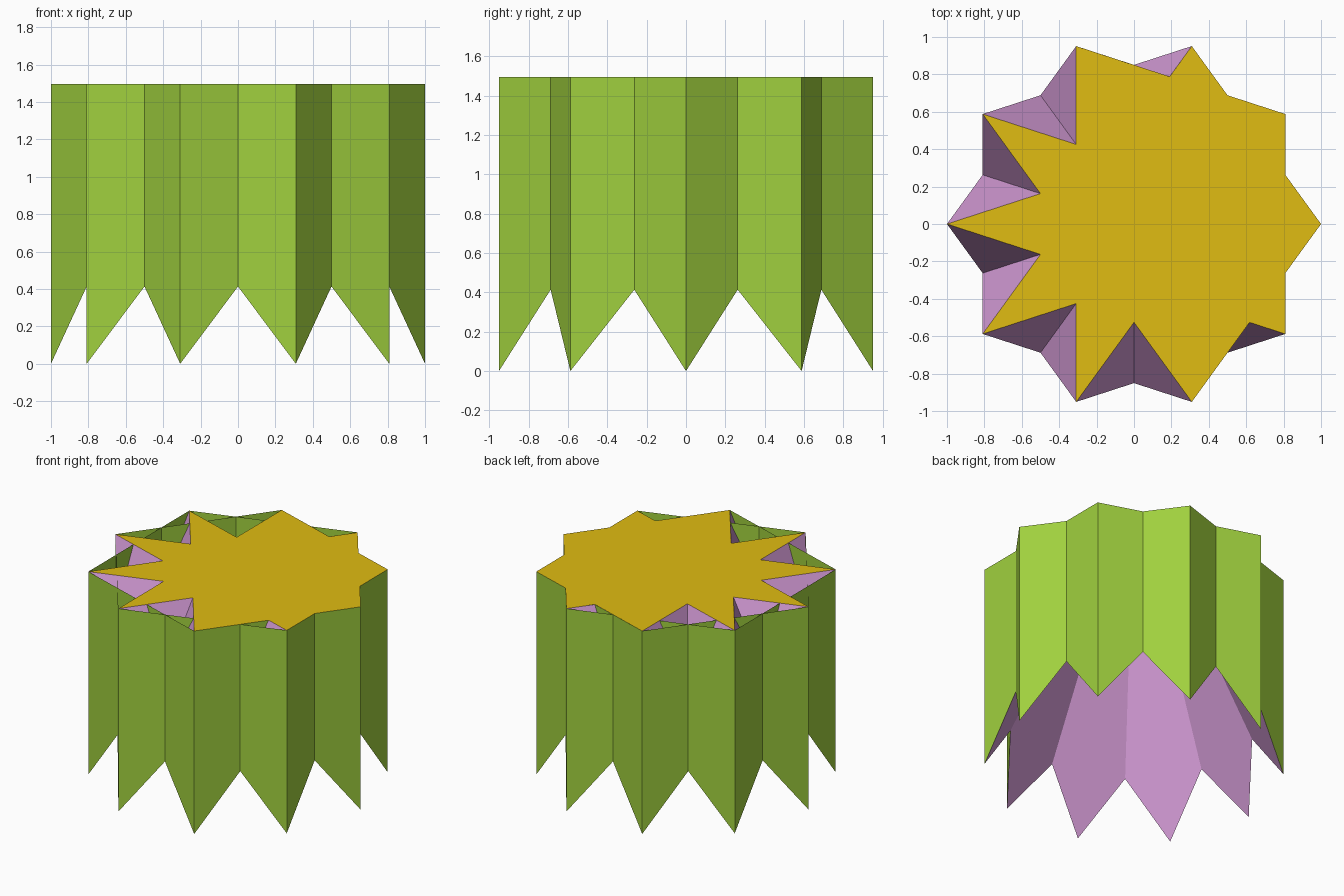
import bpy, bmesh, math
from mathutils import Vector

cube = bpy.data.objects.get("Cube")
if cube:
    bpy.data.objects.remove(cube, do_unlink=True)

N = 10
CHORD = 2 * math.sin(math.radians(72))                           # long star chord
H = math.sqrt(CHORD ** 2 - (2 * math.sin(math.radians(36))) ** 2)  # equilateral folds


def polar(deg, r=1.0, z=0.0):
    a = math.radians(deg)
    return Vector((r * math.cos(a), r * math.sin(a), z))


def tip(k, z):
    return polar(36 * k, 1.0, z)


def material(name, rgb):
    lin = [(c / 255 / 12.92) if c < 10 else ((c / 255 + 0.055) / 1.055) ** 2.4 for c in rgb]
    m = bpy.data.materials.new(name)
    m.use_nodes = True
    m.diffuse_color = (*lin, 1)
    bsdf = m.node_tree.nodes["Principled BSDF"]
    bsdf.inputs["Base Color"].default_value = (*lin, 1)
    bsdf.inputs["Roughness"].default_value = 0.8
    return m


def build(name, faces, mat):
    bm = bmesh.new()
    for pts in faces:
        bm.faces.new([bm.verts.new(p) for p in pts])
    bmesh.ops.remove_doubles(bm, verts=bm.verts[:], dist=1e-5)
    me = bpy.data.meshes.new(name)
    bm.to_mesh(me)
    bm.free()
    me.materials.append(mat)
    ob = bpy.data.objects.new(name, me)
    bpy.context.collection.objects.link(ob)
    return ob


gold = material("gold", (224, 188, 18))
green = material("leaf green", (160, 208, 62))
lilac = material("lilac", (208, 152, 210))

# Upright panels on every second-tip chord, notched from below along both diagonals
panels = []
for k in range(N):
    mid = (tip(k, H / 2) + tip(k + 2, H / 2)) / 2
    panels.append([tip(k, H), tip(k, 0), mid, tip(k + 2, 0), tip(k + 2, H)])
build("pleated_wall", panels, green)

# Equilateral triangles leaning inward from each bottom tip to a long top chord
build("inner_folds",
      [[tip(k - 2, H), tip(k + 2, H), tip(k, 0)] for k in range(N)], lilac)

# Flat star lid: ten tips with shallow, part-filled and deep notches
SHALLOW = math.cos(math.radians(36)) / math.cos(math.radians(18))
DEEP = math.cos(math.radians(72)) / math.cos(math.radians(54))
notches = [polar(18 + 36 * k, DEEP if 3 <= k <= 7 else SHALLOW, H) for k in range(N)]
notches[2] = Vector((0.191, 0.788, H))
notches[8] = Vector((0.618, -0.526, H))
outline = []
for k in range(N):
    outline += [tip(k, H), notches[k]]
build("star_lid", [outline], gold)
